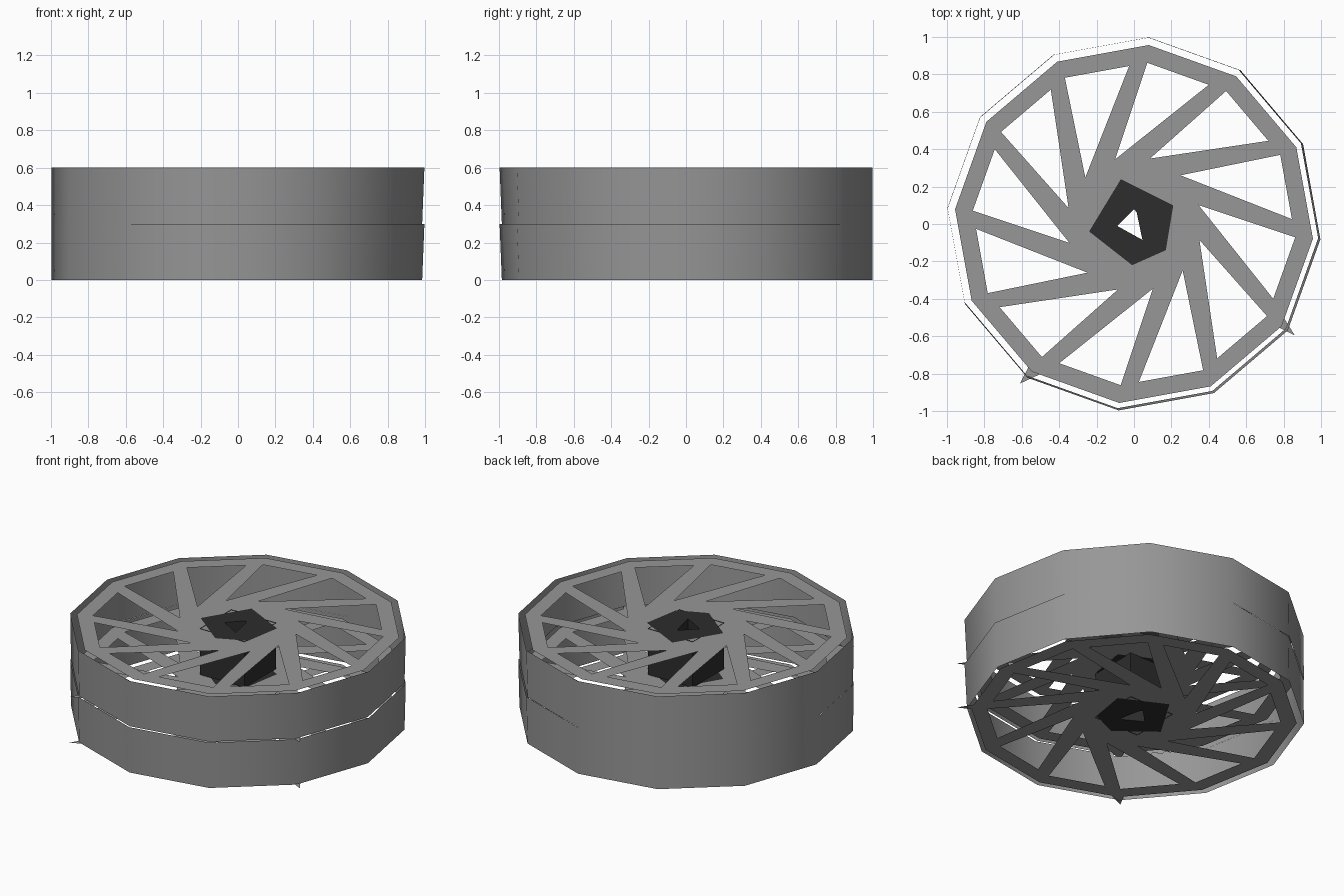
import bpy
import bmesh
from math import cos, sin, radians
from mathutils import Vector

cube = bpy.data.objects.get("Cube")
if cube:
    bpy.data.objects.remove(cube, do_unlink=True)

SIDES = 12
START = 85.3
STEP = 360 / SIDES
HEIGHT = 0.6


def material(name, value):
    mat = bpy.data.materials.new(name)
    mat.use_nodes = True
    colour = (value, value, value, 1)
    mat.diffuse_color = colour
    mat.node_tree.nodes["Principled BSDF"].inputs["Base Color"].default_value = colour
    return mat


grey = material("mid grey", 0.31)
black = material("soft black", 0.026)


def polar(radius, angle, z=0):
    a = radians(angle)
    return Vector((radius * cos(a), radius * sin(a), z))


def finish(bm, name, mat, smooth=False):
    mesh = bpy.data.meshes.new(name)
    for face in bm.faces:
        face.smooth = smooth
    bm.to_mesh(mesh)
    bm.free()
    mesh.materials.append(mat)
    obj = bpy.data.objects.new(name, mesh)
    bpy.context.collection.objects.link(obj)
    return obj


def ring(bm, points):
    return [bm.verts.new(p) for p in points]


def bridge(bm, first, second):
    n = len(first)
    for i in range(n):
        j = (i + 1) % n
        bm.faces.new((first[i], first[j], second[j], second[i]))


# Outer shell: two thin bands, each narrowing a little towards its foot
def shell_band(name, z_low, z_high):
    bm = bmesh.new()
    angles = [START + STEP * k for k in range(SIDES)]
    top = ring(bm, [polar(1, a, z_high) for a in angles])
    lean = Vector((-0.006, 0.006, 0))
    foot = ring(bm, [polar(0.994, a, z_low) + lean for a in angles])
    bridge(bm, foot, top)
    finish(bm, name, grey, smooth=True)


shell_band("lower_shell", 0, HEIGHT / 2)
shell_band("upper_shell", HEIGHT / 2, HEIGHT)


# Spoked plate: flat rim, slanted spokes and a centre with a hole
def spoked_plate(name, z):
    bm = bmesh.new()
    angles = [START - STEP * k for k in range(SIDES)]
    outer = ring(bm, [polar(0.96, a, z) for a in angles])
    corner = ring(bm, [polar(0.865, a, z) for a in angles])
    side = ring(bm, [polar(0.865, a, z).lerp(polar(0.865, a - STEP, z), 0.78)
                     for a in angles])
    apex = ring(bm, [polar(0.36, a + 21, z) for a in angles])
    hole = ring(bm, [polar(0.12, a + 21, z) for a in angles])
    for k in range(SIDES):
        n = (k + 1) % SIDES
        bm.faces.new((corner[k], side[k], corner[n], outer[n], outer[k]))
        bm.faces.new((side[k], apex[k], apex[n], corner[n]))
    bridge(bm, hole, apex)
    bmesh.ops.recalc_face_normals(bm, faces=bm.faces)
    finish(bm, name, grey)


spoked_plate("bottom_plate", 0.003)
spoked_plate("middle_plate", HEIGHT / 2)
spoked_plate("top_plate", HEIGHT - 0.003)


# Pointed tabs sticking out of the lower two rims
TABS = {
    "front_left": ((0.80, -0.50), (0.86, -0.596), (0.75, -0.54)),
    "front_right": ((-0.56, -0.757), (-0.61, -0.853), (-0.495, -0.80)),
}
for level, z in (("bottom", 0.003), ("middle", HEIGHT / 2)):
    for place, points in TABS.items():
        bm = bmesh.new()
        bm.faces.new(ring(bm, [(x, y, z) for x, y in points]))
        finish(bm, f"{level}_{place}_tab", grey)

# Hub caps: irregular five-sided collars around the axle hole
COLLAR = ((-0.07, 0.24), (0.21, 0.10), (0.17, -0.14), (-0.01, -0.22), (-0.24, -0.04))
BORE = ((0, 0.08), (0.015, 0.06), (0.045, -0.085), (0, -0.06), (-0.09, -0.01))


def hub_cap(name, z):
    bm = bmesh.new()
    bridge(bm, ring(bm, [(x, y, z) for x, y in COLLAR]),
           ring(bm, [(x, y, z) for x, y in BORE]))
    finish(bm, name, black)


for name, z in (("bottom_hub_cap", 0), ("middle_hub_cap_lower", 0.297),
                ("middle_hub_cap_upper", 0.303), ("top_hub_cap", HEIGHT)):
    hub_cap(name, z)


# Hub walls: a square sleeve and the bore inside it
def hub_wall(name, outline):
    bm = bmesh.new()
    bridge(bm, ring(bm, [(x, y, 0) for x, y in outline]),
           ring(bm, [(x, y, HEIGHT) for x, y in outline]))
    finish(bm, name, black)


H = 0.16
hub_wall("hub_sleeve", ((-H, -H), (H, -H), (H, H), (-H, H)))
hub_wall("hub_bore", BORE)
